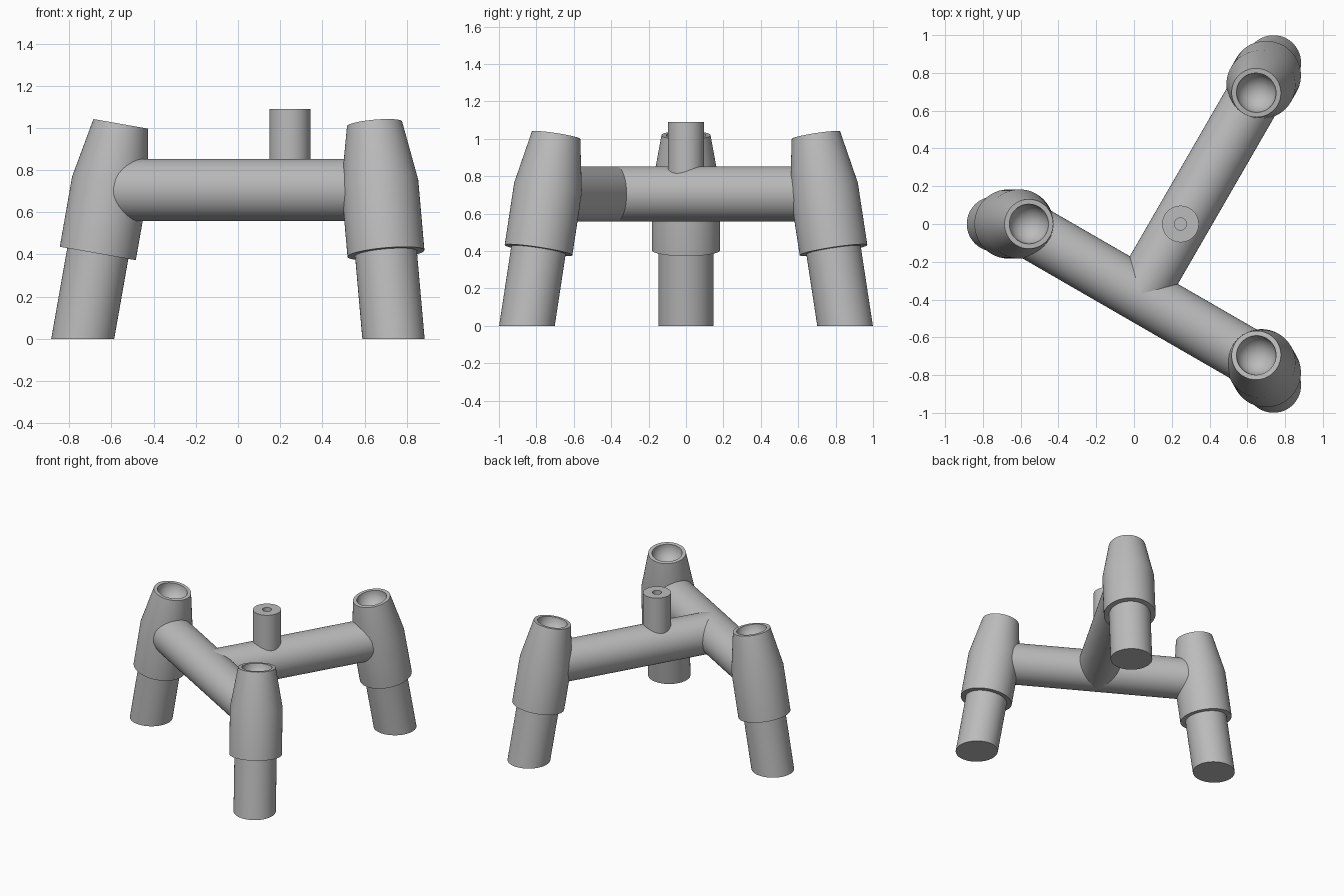
import bpy, bmesh
from math import radians, sin, cos, pi
from mathutils import Vector, Matrix

cube = bpy.data.objects.get("Cube")
if cube:
    bpy.data.objects.remove(cube, do_unlink=True)

SIDES = 72
CENTRE = Vector((0.246, 0, 0))
SPREAD, TILT = 0.982, radians(10)
BAR_Z, BAR_R = 0.705, 0.147

grey = bpy.data.materials.new("plain_grey")
grey.use_nodes = True
colour = (0.5, 0.5, 0.5, 1)
grey.diffuse_color = colour
grey.node_tree.nodes["Principled BSDF"].inputs["Base Color"].default_value = colour


def lathe(name, profile, matrix, floor_cut=False):
    """Turn a (radius, height) profile round z, then place it."""
    bm = bmesh.new()
    rings = []
    for r, h in profile:
        if r == 0:
            rings.append([bm.verts.new((0, 0, h))] * SIDES)
        else:
            rings.append([bm.verts.new((r * cos(2 * pi * i / SIDES), r * sin(2 * pi * i / SIDES), h))
                          for i in range(SIDES)])
    for low, high in zip(rings, rings[1:]):
        for i in range(SIDES):
            j = (i + 1) % SIDES
            bm.faces.new(dict.fromkeys((low[i], low[j], high[j], high[i])))
    bm.transform(matrix)
    if floor_cut:
        cut = bmesh.ops.bisect_plane(bm, geom=bm.verts[:] + bm.edges[:] + bm.faces[:],
                                     plane_co=(0, 0, 0), plane_no=(0, 0, 1), clear_inner=True)
        bmesh.ops.holes_fill(bm, edges=[e for e in bm.edges if e.is_boundary])
    bmesh.ops.recalc_face_normals(bm, faces=bm.faces[:])
    mesh = bpy.data.meshes.new(name)
    bm.to_mesh(mesh)
    bm.free()
    mesh.materials.append(grey)
    obj = bpy.data.objects.new(name, mesh)
    bpy.context.collection.objects.link(obj)
    bpy.ops.object.select_all(action='DESELECT')
    obj.select_set(True)
    bpy.context.view_layer.objects.active = obj
    bpy.ops.object.shade_smooth_by_angle(angle=radians(30))
    return obj


def bar(name, start, end):
    """Round tube between two points."""
    way = end - start
    place = Matrix.Translation(start) @ way.to_track_quat('Z', 'Y').to_matrix().to_4x4()
    length = way.length
    lathe(name, [(0, 0), (BAR_R, 0), (BAR_R, length), (0, length)], place)


# Sleeve outline, finished with a round cup sunk in its top
TOP, CUP = 1.035, 0.105
sleeve = [(0, 0.411), (0.183, 0.411), (0.183, 0.75), (0.131, TOP)]
sleeve += [(CUP * cos(a * pi / 20), TOP - CUP * sin(a * pi / 20)) for a in range(10)]
sleeve += [(0, TOP - CUP)]
foot = [(0, -0.1), (0.147, -0.1), (0.147, 0.45), (0, 0.45)]

# Three legs leaning in towards the centre
joints = {}
for side, angle in (("right", 180), ("front_left", -60), ("back_left", 60)):
    turn = Matrix.Rotation(radians(angle), 4, 'Z')
    place = (Matrix.Translation(CENTRE) @ turn @ Matrix.Translation((SPREAD, 0, 0))
             @ Matrix.Rotation(-TILT, 4, 'Y'))
    lathe(side + "_foot", foot, place, floor_cut=True)
    lathe(side + "_sleeve", sleeve, place)
    joints[side] = place @ Vector((0, 0, BAR_Z / cos(TILT)))

# T-shaped frame
bar("cross_bar", joints["right"], joints["front_left"])
bar("stem_bar", (joints["right"] + joints["front_left"]) / 2, joints["back_left"])

# Central post with a small bore
lathe("centre_post", [(0, BAR_Z), (0.097, BAR_Z), (0.097, 1.09), (0.032, 1.09),
                      (0.032, 0.99), (0, 0.99)], Matrix.Translation(CENTRE))
